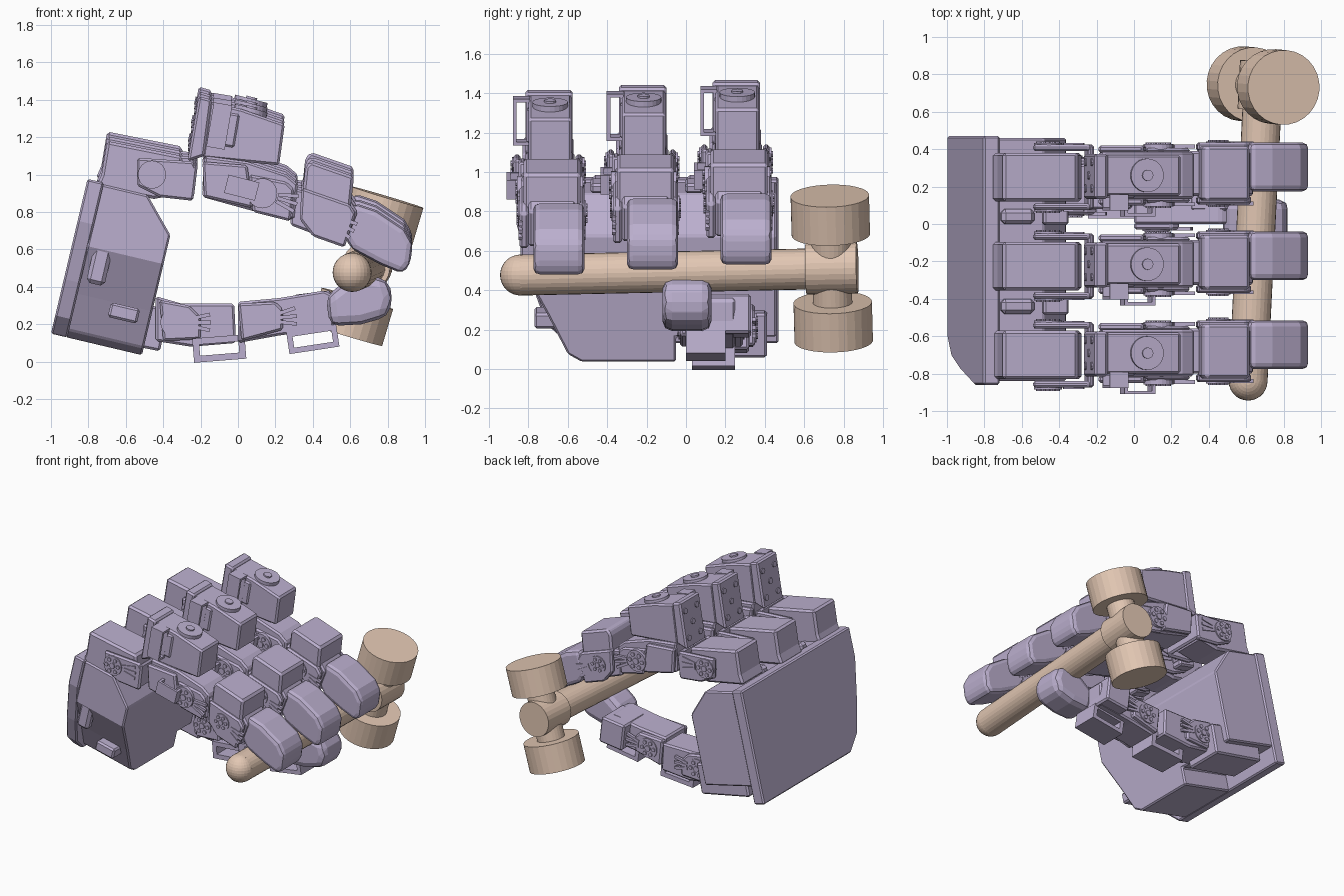
import bpy, bmesh, math
from mathutils import Vector, Matrix

if "Cube" in bpy.data.objects:
    bpy.data.objects.remove(bpy.data.objects["Cube"])


def material(name, rgb):
    m = bpy.data.materials.new(name)
    m.diffuse_color = (*rgb, 1)
    m.use_nodes = True
    m.node_tree.nodes["Principled BSDF"].inputs["Base Color"].default_value = m.diffuse_color
    return m


LAV = material("lavender", (0.50, 0.43, 0.62))
TAN = material("tan", (0.76, 0.57, 0.45))


def finish(name, bm, mat=LAV, bevel=0.0, seg=1):
    bmesh.ops.recalc_face_normals(bm, faces=bm.faces)
    me = bpy.data.meshes.new(name)
    bm.to_mesh(me)
    bm.free()
    me.materials.append(mat)
    ob = bpy.data.objects.new(name, me)
    bpy.context.collection.objects.link(ob)
    if bevel:
        m = ob.modifiers.new("bevel", 'BEVEL')
        m.width, m.segments = bevel, seg
        m.limit_method, m.angle_limit = 'ANGLE', 0.5
    return ob


def add_prism(bm, low, high):
    a = [bm.verts.new(p) for p in low]
    b = [bm.verts.new(p) for p in high]
    bm.faces.new(a)
    bm.faces.new(b)
    for i in range(len(a)):
        j = (i + 1) % len(a)
        bm.faces.new((a[i], a[j], b[j], b[i]))


def prism(name, pts, spans, bevel=0.012, seg=1):
    """x-z profile extruded over one or more y spans"""
    bm = bmesh.new()
    for y0, y1 in spans:
        add_prism(bm, [(x, y0, z) for x, z in pts], [(x, y1, z) for x, z in pts])
    return finish(name, bm, bevel=bevel, seg=seg)


def add_box(bm, c, s, rot=0.0):
    m = Matrix.Translation(c) @ Matrix.Rotation(rot, 4, 'Y') @ Matrix.Diagonal((*s, 1))
    bmesh.ops.create_cube(bm, size=1, matrix=m)


def box(name, c, s, rot=0.0, bevel=0.012):
    bm = bmesh.new()
    add_box(bm, c, s, rot)
    return finish(name, bm, bevel=bevel)


def add_rod(bm, p, q, r, n=24):
    p, q = Vector(p), Vector(q)
    d = q - p
    m = Matrix.Translation((p + q) / 2) @ d.to_track_quat('Z', 'Y').to_matrix().to_4x4()
    bmesh.ops.create_cone(bm, cap_ends=True, segments=n, radius1=r, radius2=r,
                          depth=d.length, matrix=m)


def horn(name, x, z, yc, half, r, aim):
    """servo horn on both sides: disc, bolt ring and fan of ribs"""
    bm = bmesh.new()
    for s in (-1, 1):
        y0, y1 = yc + s * half, yc + s * (half + 0.012)
        add_rod(bm, (x, y0 - s * 0.03, z), (x, y1, z), r)
        for k in range(6):
            a = k * math.pi / 3
            bx, bz = x + 0.65 * r * math.cos(a), z + 0.65 * r * math.sin(a)
            add_rod(bm, (bx, y0, bz), (bx, y1 + s * 0.008, bz), 0.2 * r, 8)
        add_rod(bm, (x, y0, z), (x, y1 + s * 0.008, z), 0.3 * r, 10)
        for k in (-1, 0, 1):
            a = aim + k * 0.22
            cx, cz = x + 0.14 * math.cos(a), z + 0.14 * math.sin(a)
            add_box(bm, (cx, y0, cz), (0.11, 0.02, 0.02), -a)
    return finish(name, bm)


def guide(name, c, s, axis, rot=0.0, t=0.018):
    """open cable frame made from four bars, open along the given axis"""
    bm = bmesh.new()
    for k in [i for i in range(3) if i != axis]:
        for sgn in (-1, 1):
            off, size = [0, 0, 0], list(s)
            off[k], size[k] = sgn * (s[k] - t) / 2, t
            off = Matrix.Rotation(rot, 3, 'Y') @ Vector(off)
            add_box(bm, Vector(c) + off, size, rot)
    return finish(name, bm)


# Palm: tilted back plate and thick body with a sloped upper edge
N, U, O = Vector((0.973, 0, -0.23)), Vector((0.23, 0, 0.973)), Vector((-1.0, 0, 0.15))


def palm_pt(y, u, n):
    return O + N * n + U * u + Vector((0, y, 0))


def palm_slab(name, outline, n0, n1, chamfer=False):
    bm = bmesh.new()
    add_prism(bm, [palm_pt(y, u, n0) for y, u in outline], [palm_pt(y, u, n1) for y, u in outline])
    if chamfer:
        cut = bmesh.ops.bisect_plane(
            bm, geom=bm.verts[:] + bm.edges[:] + bm.faces[:],
            plane_co=palm_pt(0, 0.66, 0.50), plane_no=N * 0.73 + U * 0.68, clear_outer=True)
        bmesh.ops.edgenet_fill(bm, edges=[e for e in cut['geom_cut'] if isinstance(e, bmesh.types.BMEdge)])
    return finish(name, bm, bevel=0.01)


palm_slab("palm_plate", [(0.47, 0), (-0.60, 0), (-0.71, 0.10), (-0.78, 0.3), (-0.86, 0.62),
                         (-0.86, 0.85), (0.47, 0.85)], 0, 0.09)
palm_slab("palm_body", [(0.46, 0.13), (-0.05, 0.13), (-0.05, 0), (-0.53, 0), (-0.60, 0.04), (-0.70, 0.24),
                        (-0.84, 0.50), (-0.84, 0.84), (0.46, 0.84)], 0.08, 0.50, True)
box("palm_tab", (-0.61, -0.71, 0.26), (0.16, 0.12, 0.08), 0.23)
box("palm_side_rib", (-0.73, -0.80, 0.56), (0.10, 0.07, 0.30), 0.23, 0.02)
for y in (-0.44, 0.04):
    box("palm_top_rib", (-0.63, y, 0.91), (0.18, 0.08, 0.12), 0.23, 0.02)
    box("knuckle_spacer", (-0.42, y, 0.93), (0.14, 0.09, 0.05), 0.23)

# Finger: built once, then repeated three times
c = -0.70
F = []
F.append(prism("knuckle_motor", [(-0.70, 1.18), (-0.30, 1.10), (-0.28, 0.90), (-0.45, 0.87), (-0.76, 0.93),
                                 (-0.73, 1.0)], [(c - .13, c + .13)], 0.015))
F.append(prism("knuckle_bracket", [(-0.54, 1.09), (-0.24, 1.07), (-0.22, 1.03), (-0.24, 0.86), (-0.42, 0.88),
                                   (-0.54, 0.94)], [(c - .175, c - .14), (c + .14, c + .175)]))
F.append(box("knuckle_bridge", (-0.24, c, 0.97), (0.03, 0.35, 0.19), 0.12))
F.append(horn("knuckle_horn", -0.46, 1.0, c, 0.172, 0.075, -0.05))
c = -0.69
F.append(prism("upper_motor", [(-0.15, 1.39), (0.02, 1.35), (0.25, 1.27), (0.22, 1.05), (-0.19, 1.09)],
               [(c - .11, c + .11)]))
F.append(prism("upper_motor_cap", [(-0.21, 1.42), (-0.14, 1.40), (-0.18, 1.10), (-0.27, 1.07)],
               [(c - .125, c + .115)]))
bm = bmesh.new()
for k, (dy, t) in enumerate([(-.07, .2), (.07, .2), (0, .5), (-.07, .8), (.07, .8)]):
    p = Vector((-0.265 + 0.055 * t, c + dy, 1.08 + 0.33 * t))
    add_rod(bm, p, p + Vector((-0.01, 0, 0.002)), 0.022, 10)
F.append(finish("motor_cap_bolts", bm))
bm = bmesh.new()
add_rod(bm, (0.05, c, 1.27), (0.072, c, 1.355), 0.09)
add_rod(bm, (0.05, c, 1.27), (0.075, c, 1.365), 0.03, 12)
F.append(finish("upper_motor_disc", bm))
F.append(box("motor_label_panel", (-0.05, c - .11, 1.24), (0.09, 0.02, 0.18), 0.17))
F.append(guide("upper_cable_guide", (-0.10, c - .145, 1.26), (0.10, 0.085, 0.24), 0, 0.17))
F.append(guide("lower_cable_guide", (0.02, c - .175, 0.93), (0.17, 0.09, 0.10), 2, 0.25))
# middle link
F.append(prism("middle_link", [(-0.18, 1.10), (0.05, 1.07), (0.26, 1.0), (0.32, 0.95), (0.30, 0.76),
                               (0.10, 0.80), (-0.19, 0.88)], [(c - .125, c + .125)]))
F.append(prism("middle_bracket", [(-0.19, 1.07), (0.05, 1.05), (0.08, 0.82), (-0.18, 0.88)],
               [(c - .16, c - .12), (c + .12, c + .16)]))
F.append(prism("middle_fork", [(0.06, 1.0), (0.26, 0.96), (0.30, 0.92), (0.28, 0.75), (0.08, 0.80)],
               [(c - .145, c - .12), (c + .12, c + .145)]))
F.append(horn("middle_horn", 0.13, 0.90, c, 0.155, 0.08, -0.3))
# fingertip motor and pad
c = -0.68
F.append(prism("end_motor", [(0.36, 1.04), (0.39, 1.07), (0.62, 0.99), (0.60, 0.80), (0.34, 0.85)],
               [(c - .145, c + .145)], 0.015))
F.append(prism("end_link", [(0.28, 0.93), (0.60, 0.86), (0.64, 0.80), (0.57, 0.62), (0.28, 0.73)],
               [(c - .12, c + .12)]))
F.append(prism("end_bracket", [(0.34, 0.93), (0.60, 0.84), (0.63, 0.79), (0.57, 0.61), (0.40, 0.67), (0.33, 0.76)],
               [(c - .165, c - .12), (c + .12, c + .165)]))
F.append(horn("end_horn", 0.45, 0.79, c, 0.16, 0.065, -0.5))
F.append(prism("fingertip", [(0.62, 0.85), (0.74, 0.81), (0.89, 0.71), (0.935, 0.63), (0.92, 0.52), (0.88, 0.47),
                             (0.76, 0.52), (0.61, 0.60), (0.56, 0.68)], [(-.775, -.515)], 0.05, 2))
for i in (1, 2):
    for ob in F:
        dup = ob.copy()
        dup.location = (0, 0.475 * i, 0.025 * i)
        bpy.context.collection.objects.link(dup)

# Thumb: base motor, two links and a tip
box("thumb_base_motor", (-0.60, 0.26, 0.21), (0.42, 0.30, 0.23), 0.2)
prism("thumb_first_link", [(-0.44, 0.35), (-0.30, 0.31), (-0.02, 0.31), (-0.01, 0.10), (-0.25, 0.08), (-0.44, 0.11)],
      [(0.08, 0.32)])
prism("thumb_first_bracket", [(-0.42, 0.33), (-0.26, 0.30), (-0.20, 0.24), (-0.20, 0.12), (-0.40, 0.11)],
      [(0.05, 0.09), (0.31, 0.35)])
horn("thumb_first_horn", -0.34, 0.21, 0.20, 0.145, 0.075, 0.0)
guide("thumb_first_guide", (-0.10, 0.14, 0.07), (0.28, 0.22, 0.13), 1, -0.08, 0.035)
prism("thumb_second_link", [(0.0, 0.32), (0.22, 0.34), (0.46, 0.38), (0.52, 0.35), (0.51, 0.18), (0.22, 0.14),
                            (0.0, 0.10)], [(0.0, 0.25)])
prism("thumb_second_bracket", [(0.0, 0.31), (0.20, 0.32), (0.24, 0.28), (0.24, 0.17), (0.02, 0.11)],
      [(-0.03, 0.01), (0.24, 0.29)])
horn("thumb_second_horn", 0.12, 0.225, 0.13, 0.155, 0.075, 0.1)
guide("thumb_second_guide", (0.40, 0.10, 0.12), (0.27, 0.2, 0.12), 1, -0.15, 0.03)
box("thumb_end_motor", (0.41, 0.20, 0.27), (0.2, 0.26, 0.2), -0.12)
prism("thumb_tip", [(0.47, 0.35), (0.60, 0.45), (0.70, 0.46), (0.80, 0.44), (0.83, 0.34), (0.80, 0.24),
                    (0.66, 0.20), (0.49, 0.19)], [(-0.12, 0.13)], 0.05, 2)

# Hammer: round-ended handle, collar and double-faced head
A, B = Vector((0.61, -0.84, 0.477)), Vector((0.69, 0.74, 0.51))
d = (B - A).normalized()
bm = bmesh.new()
add_rod(bm, A, B, 0.104, 28)
bmesh.ops.create_uvsphere(bm, u_segments=28, v_segments=16, radius=0.104, matrix=Matrix.Translation(A))
finish("hammer_handle", bm, TAN)
bm = bmesh.new()
add_rod(bm, B - d * 0.13, B + d * 0.13, 0.13, 28)
finish("hammer_collar", bm, TAN)
h = Vector((0.22, -0.02, 0.735)).normalized()
for s, label in ((1, "top"), (-1, "bottom")):
    bm = bmesh.new()
    add_rod(bm, B, B + h * s * 0.20, 0.10, 28)
    add_rod(bm, B + h * s * 0.18, B + h * s * 0.385, 0.20, 28)
    finish("hammer_head_" + label, bm, TAN)
